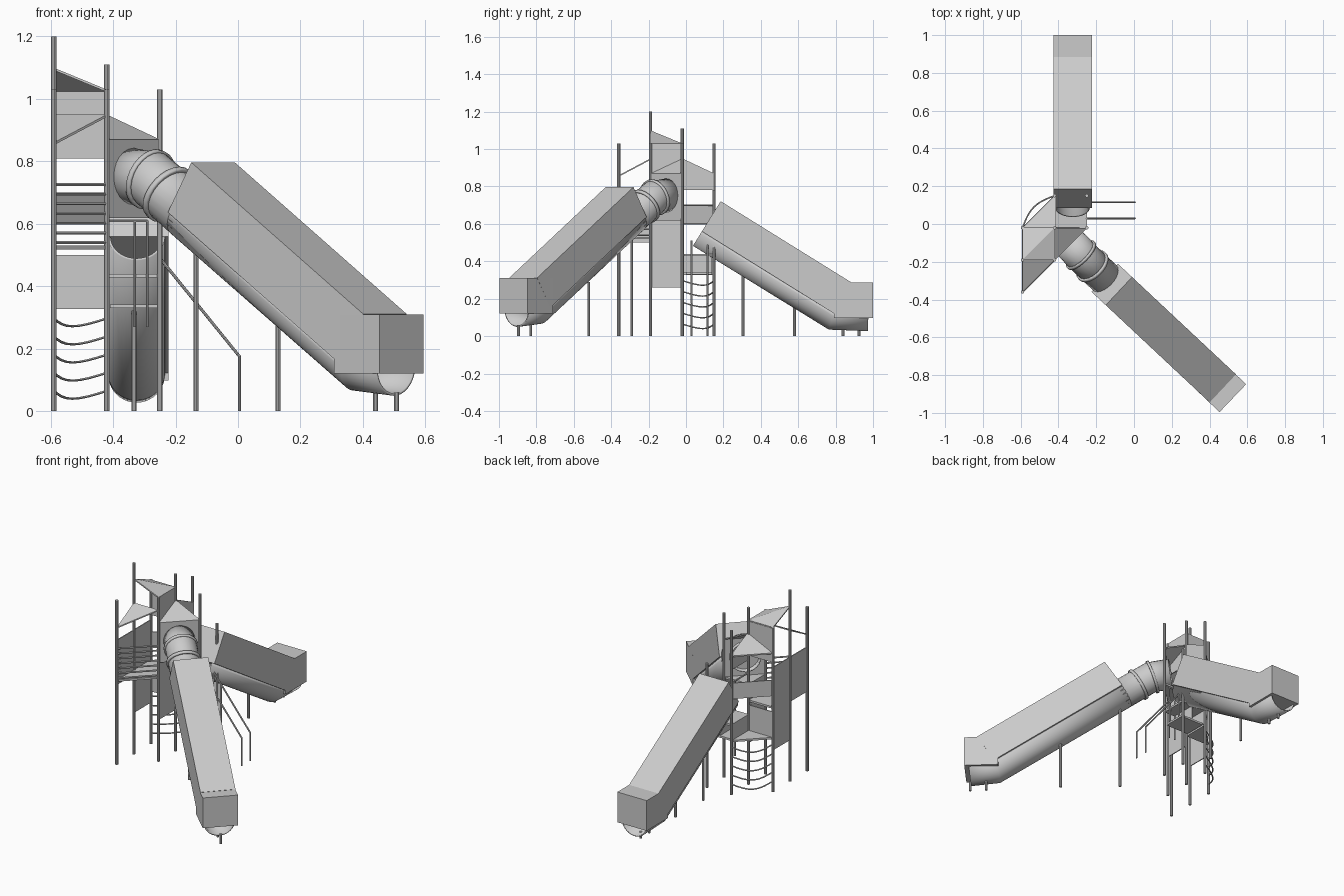
import bpy, bmesh, math
from mathutils import Vector as V

if "Cube" in bpy.data.objects:
    bpy.data.objects.remove(bpy.data.objects["Cube"])


def add(name, verts, faces, smooth=False):
    me = bpy.data.meshes.new(name)
    me.from_pydata([tuple(v) for v in verts], [], faces)
    bm = bmesh.new()
    bm.from_mesh(me)
    bmesh.ops.recalc_face_normals(bm, faces=bm.faces)
    for f in bm.faces:
        f.smooth = smooth and len(f.verts) == 4
    bm.to_mesh(me)
    bm.free()
    ob = bpy.data.objects.new(name, me)
    bpy.context.collection.objects.link(ob)
    return ob


def sweep(name, path, r, n=10, a0=0, a1=360, cap=True, thick=0):
    """Round section swept along a path; a partial angle range makes a trough."""
    path = [V(p) for p in path]
    full = a1 - a0 == 360
    m = n if full else n + 1
    verts, faces = [], []
    for i, p in enumerate(path):
        d0 = (p - path[max(i - 1, 0)]).normalized()
        d1 = (path[min(i + 1, len(path) - 1)] - p).normalized()
        t = (d0 + d1).normalized()
        side = t.cross(V((0, 0, 1)))
        side = side.normalized() if side.length > 1e-4 else V((1, 0, 0))
        up = side.cross(t)
        for k in range(m):
            a = math.radians(a0 + (a1 - a0) * k / n)
            verts.append(p + (side * math.cos(a) + up * math.sin(a)) * r)
    for i in range(len(path) - 1):
        for k in range(n):
            a, b = i * m + k, i * m + (k + 1) % m
            faces.append((a, b, b + m, a + m))
    if cap and full:
        faces += [tuple(range(m)), tuple(range(len(verts) - m, len(verts)))]
    ob = add(name, verts, faces, True)
    if thick:
        mod = ob.modifiers.new("wall", 'SOLIDIFY')
        mod.thickness, mod.offset = thick, 0
    return ob


def prism(name, pts, vec):
    """Polygon extruded along a vector."""
    n = len(pts)
    pts = [V(p) for p in pts]
    verts = pts + [p + V(vec) for p in pts]
    faces = [tuple(range(n)), tuple(range(n, 2 * n))]
    faces += [(i, (i + 1) % n, n + (i + 1) % n, n + i) for i in range(n)]
    return add(name, verts, faces)


def wall(name, p, q, z0, z1, t=.006):
    p, q = V((*p, z0)), V((*q, z0))
    s = (q - p).cross(V((0, 0, 1))).normalized() * t / 2
    return prism(name, [p - s, q - s, q + s, p + s], (0, 0, z1 - z0))


def deck(name, pts, z, t=.012):
    return prism(name, [(*p, z - t) for p in pts], (0, 0, t))


# Tower plan: posts on a 0.17 grid
A, B, C = (-.59, -.36), (-.59, -.19), (-.42, -.19)
D, E, F = (-.59, -.02), (-.42, -.02), (-.25, -.02)
G, H = (-.42, .15), (-.25, .15)
for p, h in ((A, 1.03), (B, 1.2), (C, 1.03), (D, 1.03),
             (E, 1.11), (F, 1.03), (G, 1.03), (H, .78)):
    sweep("tower_post", [(*p, 0), (*p, h)], .009, 10)

# Decks and risers
deck("main_deck", [B, C, E, D], .53)
deck("front_deck", [A, C, B], .53)
deck("tube_slide_deck", [C, F, E], .63)
deck("climber_deck", [D, E, G], .34)
deck("stair_deck", [E, F, H, G], .44)
wall("climber_riser", D, E, .335, .50)
wall("side_riser", E, G, .34, .44)
wall("tower_inner_wall", C, E, .26, .43)
wall("tower_inner_wall_upper", C, E, .43, .63)
wall("tower_left_wall", B, D, .26, .78)
wall("front_left_wall", A, B, .50, .78)
wall("climber_guard", D, G, .60, .70)
wall("tube_entry_panel", C, F, .63, .87)

# Roofs and fascias
def roof(name, tris):
    for t in tris:
        prism(name, t, (0, 0, -.008))


roof("main_roof", [[(*B, 1.10), (*C, 1.03), (*E, 1.03)], [(*B, 1.10), (*E, 1.03), (*D, 1.03)]])
roof("tube_slide_roof", [[(*E, .95), (*C, .87), (*F, .87)]])
roof("climber_roof", [[(*E, .95), (*D, .87), (*G, .87)]])
roof("front_roof", [[(*A, .86), (*B, .95), (*C, .95)]])
wall("back_fascia", D, E, .81, 1.025)
wall("right_fascia", C, E, .81, 1.03)
prism("side_fascia", [(*E, .78), (*G, .78), (*G, .87), (*E, .95)], (.006, 0, 0))

# Front railing bars
for i in range(7):
    z = .54 + .031 * i
    sweep("front_rail_bar", [(*A, z), (*C, z)], .005, 6)

# Curved rungs, bulging outwards and sagging
for i in range(5):
    path = []
    for k in range(9):
        u = k / 8
        b = math.sin(math.pi * u)
        path.append((-.59 + .17 * u - .025 * b, -.02 + .17 * u + .025 * b, .065 + .058 * i - .025 * b))
    sweep("climber_rung", path, .004, 6)

# Stair steps, handrails and fence
prism("lower_step", [(-.25, .0, .33), (-.25, .14, .33), (-.41, .14, .33), (-.41, .0, .33)], (0, 0, .012))
wall("step_riser", (-.33, -.01), (-.33, .14), .34, .44)
for y in (.03, .115):
    sweep("stair_handrail", [(-.25, y, .49), (.005, y, .175), (.005, y, .17), (.005, y, 0)], .005, 8)
    sweep("stair_upright", [(-.25, y, .34), (-.25, y, .51)], .006, 8)
sweep("fence_rail", [(*E, .61), (-.29, -.02, .61)], .005, 6)
for x in (-.33, -.29):
    sweep("fence_bar", [(x, -.02, .27), (x, -.02, .61)], .004, 6)
for z in (.60, .70):
    sweep("side_fence_rail", [(*E, z), (*G, z)], .005, 6)


# Slide: half-round trough with box hood and box exit
def slide(name, start, bend, end, exit_len):
    start, bend, end = V(start), V(bend), V(end)
    sweep(name + "_trough", [start, bend, end], .087, 20, 180, 360, thick=.008)
    t = (bend - start).normalized()
    s = t.cross(V((0, 0, 1))).normalized() * .102
    n = s.normalized().cross(t) * .19
    prism(name + "_hood", [start - s, start + s, start + s + n, start - s + n], bend - start)
    d = (end - bend)
    d.z = 0
    d.normalize()
    s = d.cross(V((0, 0, 1))).normalized() * .102
    e = V((end.x, end.y, end.z - .02)) + d * .025
    up = V((0, 0, .19))
    prism(name + "_exit_box", [e - s, e + s, e + s + up, e - s + up], -d * exit_len)


slide("tube_slide", (-.155, -.285, .637), (.395, -.80, .152), (.505, -.905, .14), .20)
slide("back_slide", (-.325, .085, .56), (-.325, .79, .122), (-.325, .975, .118), .21)

# Closed tube at the top of the front slide, with joint rings
sweep("upper_tube", [(-.355, -.085, .755), (-.275, -.17, .742), (-.14, -.299, .624)],
      .087, 24, cap=False, thick=.008)
for p, q in (((-.285, -.16, .745), (-.275, -.17, .740)), ((-.225, -.219, .699), (-.215, -.229, .690))):
    sweep("tube_joint_ring", [p, q], .094, 24, cap=False, thick=.012)

# Slide legs
for x, y, h in ((-.135, -.29, .53), (.128, -.52, .29), (.44, -.83, .06), (.507, -.895, .06),
                (-.333, .305, .33), (-.333, .58, .16), (-.333, .84, .04), (-.333, .925, .04)):
    sweep("slide_leg", [(x, y, 0), (x, y, h)], .008, 10)

# Keep edges sharp on the round parts
for ob in bpy.data.objects:
    ob.select_set(any(p.use_smooth for p in ob.data.polygons))
sel = [o for o in bpy.data.objects if o.select_get()]
bpy.context.view_layer.objects.active = sel[0]
bpy.ops.object.shade_smooth_by_angle(angle=math.radians(35))
